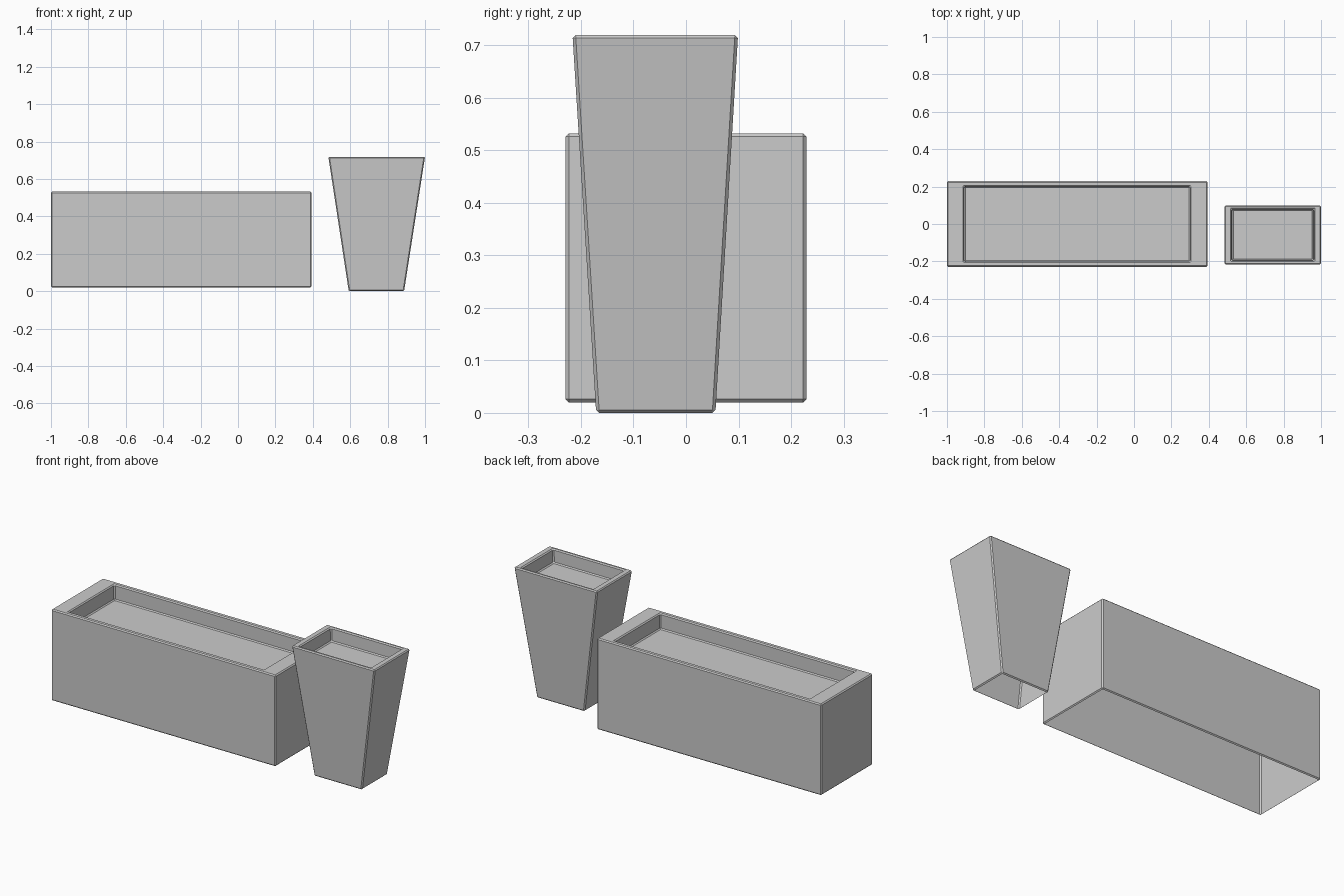
import bpy, bmesh

if "Cube" in bpy.data.objects:
    bpy.data.objects.remove(bpy.data.objects["Cube"])


def planter(name, loops, outer_bevel, inner_bevel):
    """Skin rectangular rings (x0, x1, y0, y1, z) from open base, over the rim, to the inner floor."""
    bm = bmesh.new()
    rings = []
    for x0, x1, y0, y1, z in loops:
        corners = [(x0, y0), (x1, y0), (x1, y1), (x0, y1)]
        rings.append([bm.verts.new((x, y, z)) for x, y in corners])
    for a, b in zip(rings, rings[1:]):
        for i in range(4):
            j = (i + 1) % 4
            bm.faces.new((a[i], a[j], b[j], b[i]))
    underside = bm.faces.new(rings[0][::-1])
    bm.faces.new(rings[-1])        # inner floor
    bmesh.ops.recalc_face_normals(bm, faces=bm.faces)
    # Small chamfers: outer shell edges, then the finer recess edges
    shell, recess = set(rings[0] + rings[1]), set(rings[2] + rings[3])
    outer = [e for e in bm.edges if set(e.verts) <= shell]
    inner = [e for e in bm.edges if set(e.verts) <= recess]
    for edges, width in ((inner, inner_bevel), (outer, outer_bevel)):
        bmesh.ops.bevel(bm, geom=edges, offset=width, segments=1,
                        affect='EDGES', clamp_overlap=True)
    # The shells are open underneath, inside the chamfered bottom lip
    bm.normal_update()
    bottom = min((f for f in bm.faces if f.normal.z < -0.99),
                 key=lambda f: f.calc_center_median().z)
    bmesh.ops.delete(bm, geom=[bottom], context='FACES')
    mesh = bpy.data.meshes.new(name)
    bm.to_mesh(mesh)
    bm.free()
    obj = bpy.data.objects.new(name, mesh)
    bpy.context.collection.objects.link(obj)
    return obj


# Long trough planter
planter("long_planter", [
    (-1.0, 0.393, -0.229, 0.229, 0.02),
    (-1.0, 0.393, -0.229, 0.229, 0.532),
    (-0.908, 0.3, -0.2, 0.2, 0.532),
    (-0.908, 0.3, -0.2, 0.2, 0.445),
], 0.006, 0.006)

# Tall tapered planter
planter("tall_planter", [
    (0.592, 0.888, -0.171, 0.056, 0.0),
    (0.483, 1.0, -0.216, 0.099, 0.719),
    (0.521, 0.962, -0.195, 0.079, 0.719),
    (0.525, 0.958, -0.193, 0.077, 0.642),
], 0.006, 0.006)
